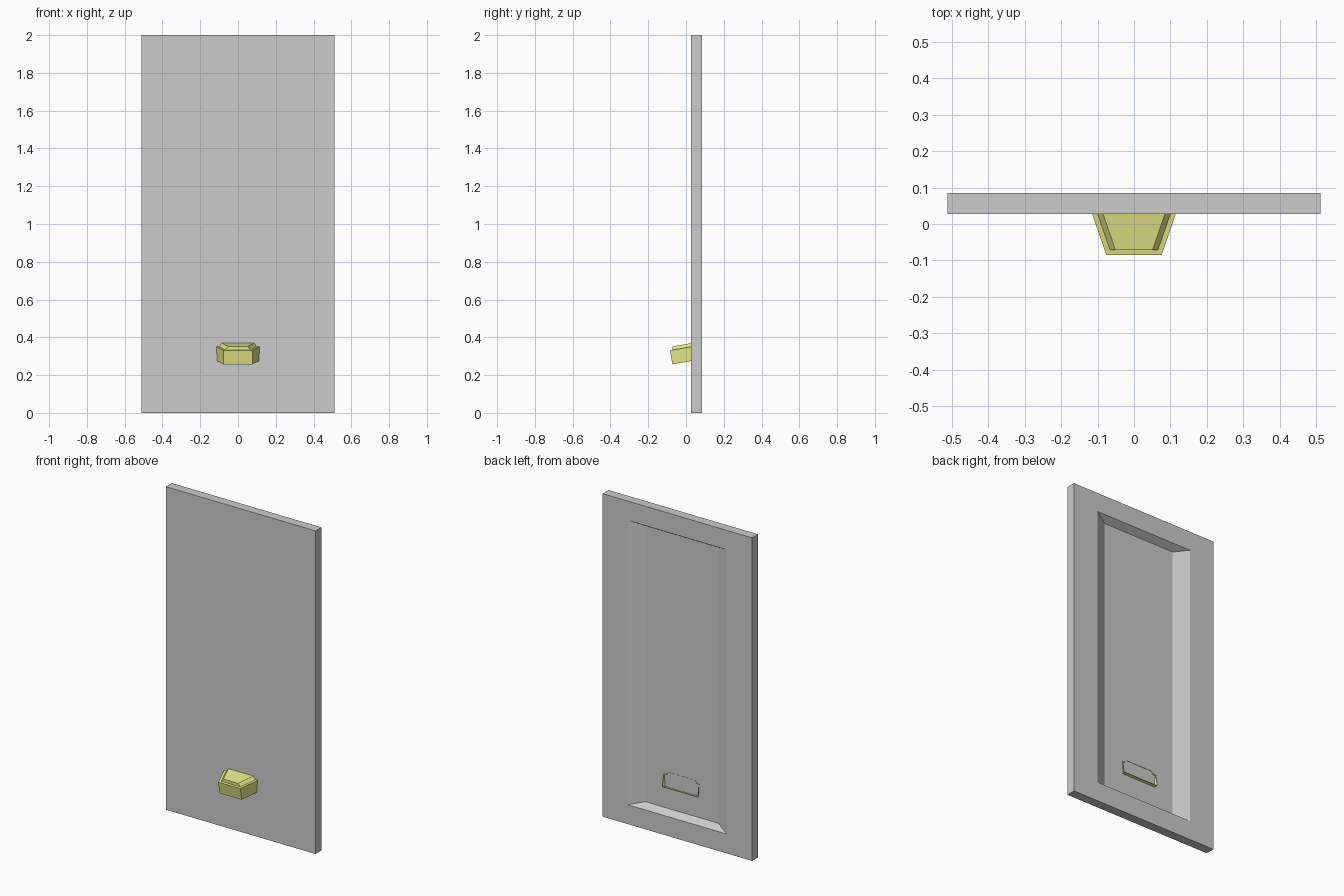
import bpy, bmesh, math

if "Cube" in bpy.data.objects:
    bpy.data.objects.remove(bpy.data.objects["Cube"])


def loft(name, rings, skip=()):
    """Skin quad rings together, cap both ends, leave out the listed sides."""
    bm = bmesh.new()
    loops = [[bm.verts.new(p) for p in ring] for ring in rings]
    for a, b in zip(loops, loops[1:]):
        for i in range(4):
            if i not in skip:
                j = (i + 1) % 4
                bm.faces.new((a[i], a[j], b[j], b[i]))
    bm.faces.new(loops[0][::-1])
    bm.faces.new(loops[-1])
    bmesh.ops.recalc_face_normals(bm, faces=bm.faces[:])
    mesh = bpy.data.meshes.new(name)
    bm.to_mesh(mesh)
    bm.free()
    obj = bpy.data.objects.new(name, mesh)
    bpy.context.collection.objects.link(obj)
    return obj


# Upright panel: front face, back face, then the sloped recess in the back
def rect(half_w, half_h, y):
    return [(x * half_w, y, 1 + z * half_h)
            for x, z in ((-1, -1), (-1, 1), (1, 1), (1, -1))]


loft("door_panel", [rect(0.512, 1.0, 0.027), rect(0.512, 1.0, 0.085),
                    rect(0.34, 0.88, 0.085), rect(0.25, 0.854, 0.041)])

# Tapered handle, tilted forward, open at the back where it pierces the recess
DEPTH, FLARE = 0.133, 0.34


def trapezoid(front, side, z):
    near = 0.076 + FLARE * front - side
    far = 0.076 + FLARE * DEPTH - side
    return [(-near, front, z), (near, front, z), (far, DEPTH, z), (-far, DEPTH, z)]


handle = loft("handle", [trapezoid(0, 0, 0), trapezoid(0, 0, 0.075),
                         trapezoid(0.014, 0.015, 0.075),
                         trapezoid(0.017, 0.031, 0.093)], skip=(2,))
handle.location = (0, -0.072, 0.257)
handle.rotation_euler.x = math.radians(10)

yellow = bpy.data.materials.new("yellow")
yellow.diffuse_color = (0.8, 0.8, 0.25, 1)
yellow.use_nodes = True
yellow.node_tree.nodes["Principled BSDF"].inputs["Base Color"].default_value = yellow.diffuse_color
handle.data.materials.append(yellow)
